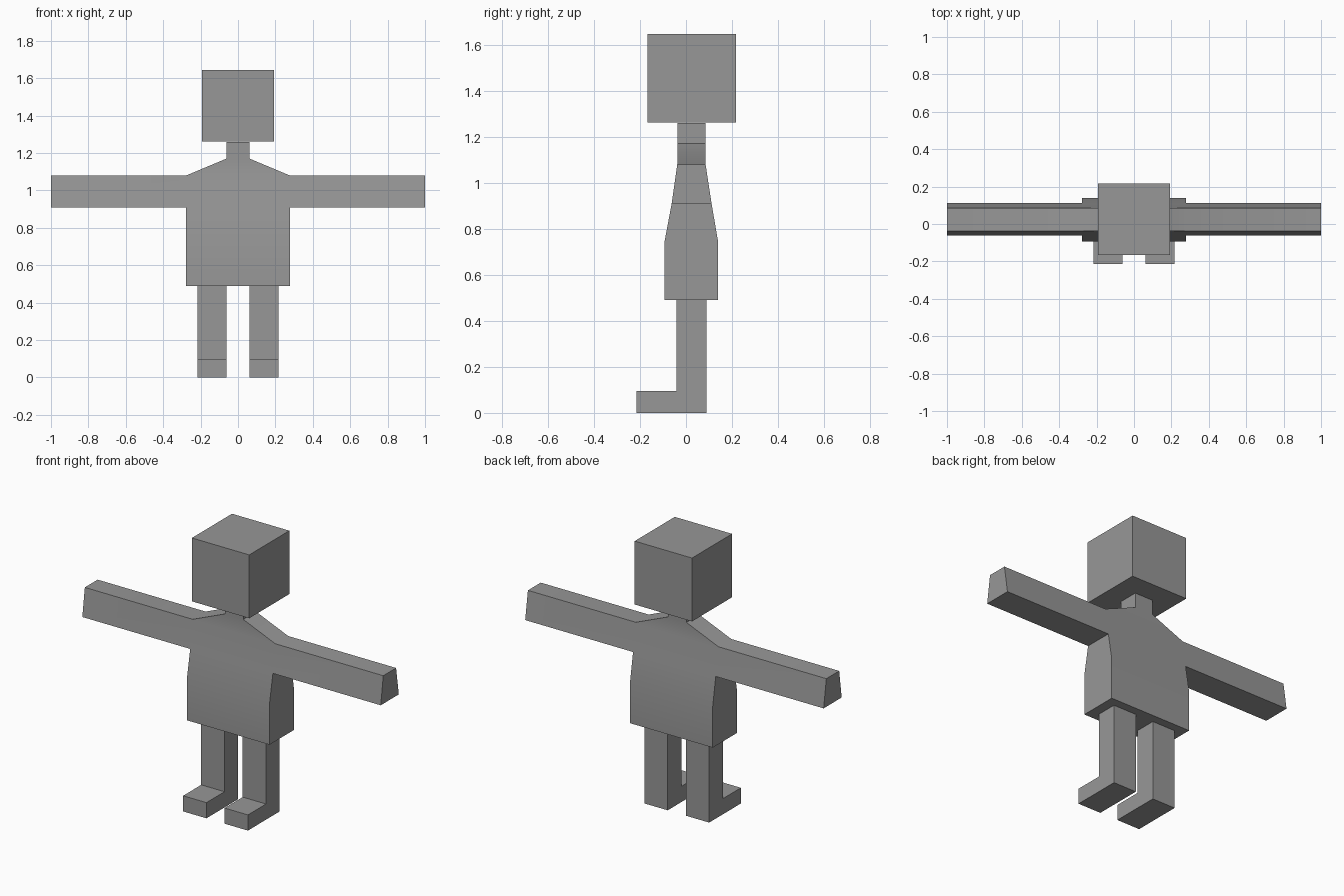
import bpy, bmesh, math

cube = bpy.data.objects.get("Cube")
if cube:
    bpy.data.objects.remove(cube, do_unlink=True)

# Single plain grey material
GREY = (0.31, 0.31, 0.31, 1.0)
grey = bpy.data.materials.new("plain_grey")
grey.use_nodes = True
grey.diffuse_color = GREY
bsdf = grey.node_tree.nodes["Principled BSDF"]
bsdf.inputs["Base Color"].default_value = GREY
bsdf.inputs["Roughness"].default_value = 0.8


def finish(bm, name, smooth=False):
    """Turn a bmesh into a named, coloured object."""
    bmesh.ops.recalc_face_normals(bm, faces=bm.faces[:])
    mesh = bpy.data.meshes.new(name)
    bm.to_mesh(mesh)
    bm.free()
    mesh.materials.append(grey)
    obj = bpy.data.objects.new(name, mesh)
    bpy.context.collection.objects.link(obj)
    if smooth:
        bpy.ops.object.select_all(action='DESELECT')
        obj.select_set(True)
        bpy.context.view_layer.objects.active = obj
        bpy.ops.object.shade_smooth_by_angle(angle=math.radians(30))
    return obj


# Head: a plain box
bm = bmesh.new()
bmesh.ops.create_cube(bm, size=1)
bmesh.ops.scale(bm, vec=(0.384, 0.384, 0.384), verts=bm.verts)
bmesh.ops.translate(bm, vec=(0, 0.025, 1.453), verts=bm.verts)
finish(bm, "head")

# Body: stacked rings (z, half width, front y, back y) from hips to neck
RINGS = [
    (0.49, 0.277, -0.094, 0.140),
    (0.74, 0.277, -0.094, 0.140),
    (0.91, 0.277, -0.062, 0.111),
    (1.08, 0.277, -0.038, 0.085),
    (1.17, 0.062, -0.038, 0.085),
    (1.26, 0.062, -0.038, 0.085),
]
ARM_LEVEL = 2
bm = bmesh.new()
rings = [[bm.verts.new(p) for p in ((-w, f, z), (w, f, z), (w, b, z), (-w, b, z))]
         for z, w, f, b in RINGS]
arm_roots = []
for level, (low, high) in enumerate(zip(rings, rings[1:])):
    for i in range(4):
        j = (i + 1) % 4
        face = bm.faces.new((low[i], low[j], high[j], high[i]))
        if level == ARM_LEVEL and i in (1, 3):
            arm_roots.append(face)
bm.faces.new(rings[0])
bm.faces.new(rings[-1])

# Arms: pull the side faces straight out to the hands
for root in arm_roots:
    side = math.copysign(1, root.calc_center_median().x)
    tip = bmesh.ops.extrude_discrete_faces(bm, faces=[root])["faces"][0]
    for v in tip.verts:
        v.co.x = side
finish(bm, "body_with_arms", smooth=True)

# Legs: L-shaped side profile (y, z) with the foot pointing forward
LEG = [(0.088, 0), (0.088, 0.49), (-0.042, 0.49), (-0.042, 0.095),
       (-0.215, 0.095), (-0.215, 0)]
for name, side in (("left_leg", 1), ("right_leg", -1)):
    bm = bmesh.new()
    profile = bm.faces.new([bm.verts.new((side * 0.061, y, z)) for y, z in LEG])
    ext = bmesh.ops.extrude_face_region(bm, geom=[profile], use_keep_orig=True)
    moved = [g for g in ext["geom"] if isinstance(g, bmesh.types.BMVert)]
    bmesh.ops.translate(bm, vec=(side * 0.156, 0, 0), verts=moved)
    finish(bm, name)
